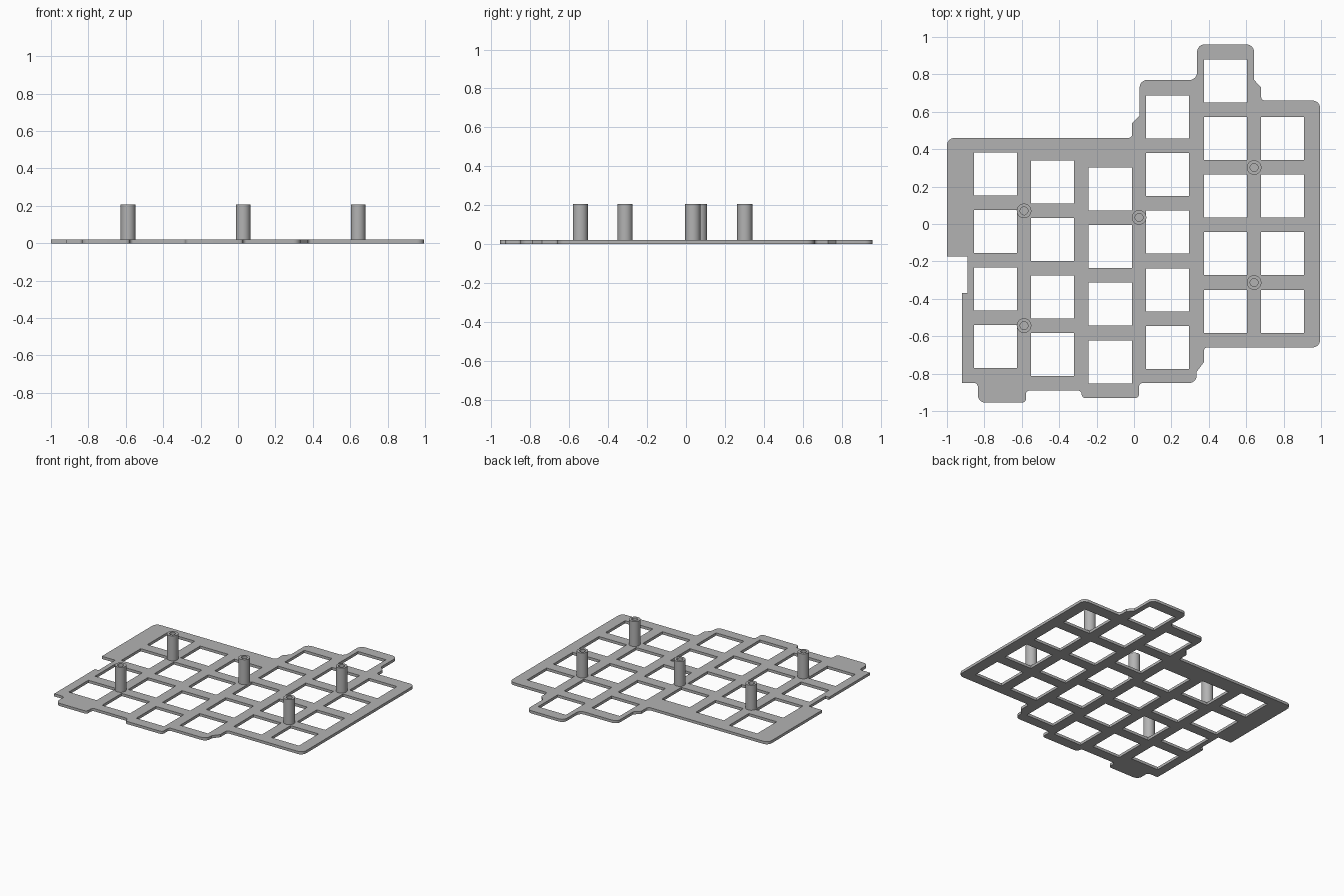
import bpy
import bmesh
from math import cos, sin, tau
from mathutils import Vector

PLATE_TOP = 0.02
POST_TOP = 0.206
HOLE = 0.23      # side of a switch opening
PITCH = 0.308    # spacing of openings in a column

if "Cube" in bpy.data.objects:
    bpy.data.objects.remove(bpy.data.objects["Cube"], do_unlink=True)

# One grey plastic
grey = bpy.data.materials.new("grey plastic")
grey.use_nodes = True
colour = (0.45, 0.45, 0.45, 1)
grey.diffuse_color = colour
grey.node_tree.nodes["Principled BSDF"].inputs["Base Color"].default_value = colour


def rounded(corners, steps=6):
    """Replace each (x, y, radius) corner by a smooth bend."""
    points = []
    count = len(corners)
    for i, (x, y, radius) in enumerate(corners):
        corner = Vector((x, y))
        if radius == 0:
            points.append(corner)
            continue
        before = Vector(corners[i - 1][:2]) - corner
        after = Vector(corners[(i + 1) % count][:2]) - corner
        start = before.normalized() * radius
        end = after.normalized() * radius
        centre = corner + start + end
        for s in range(steps + 1):
            a = tau / 4 * s / steps
            points.append(centre - end * cos(a) - start * sin(a))
    return points


def add_object(name, bm):
    bmesh.ops.recalc_face_normals(bm, faces=bm.faces)
    mesh = bpy.data.meshes.new(name)
    bm.to_mesh(mesh)
    bm.free()
    mesh.materials.append(grey)
    obj = bpy.data.objects.new(name, mesh)
    bpy.context.collection.objects.link(obj)
    bpy.ops.object.select_all(action="DESELECT")
    obj.select_set(True)
    bpy.context.view_layer.objects.active = obj
    bpy.ops.object.shade_smooth_by_angle(angle=0.6)
    return obj


# Stepped plate outline, counter-clockwise from the back left corner
R, S = 0.04, 0.02
outline = [
    (-1, 0.46, R), (-1, -0.175, 0), (-0.89, -0.175, 0), (-0.89, -0.37, 0),
    (-0.92, -0.37, 0), (-0.92, -0.85, 0), (-0.835, -0.85, S),
    (-0.835, -0.955, R), (-0.578, -0.955, S), (-0.578, -0.89, S),
    (-0.28, -0.89, S), (-0.28, -0.93, S), (0.027, -0.93, S),
    (0.027, -0.85, S), (0.335, -0.85, R), (0.335, -0.79, 0),
    (0.373, -0.74, 0), (0.373, -0.66, S), (0.995, -0.66, R),
    (0.995, 0.66, R), (0.68, 0.66, S), (0.68, 0.73, 0), (0.642, 0.77, 0),
    (0.642, 0.96, R), (0.337, 0.96, R), (0.337, 0.77, R), (0.03, 0.77, R),
    (0.03, 0.58, 0), (-0.01, 0.54, 0), (-0.01, 0.46, S),
]
loops = [rounded(outline)]

# Columns of square openings: x, back row y, number of rows
columns = [(-0.74, 0.268, 4), (-0.435, 0.225, 4), (-0.127, 0.187, 4),
           (0.18, 0.572, 5), (0.488, 0.765, 5), (0.795, 0.457, 4)]
h = HOLE / 2
for x, back, rows in columns:
    for row in range(rows):
        y = back - row * PITCH
        loops.append([(x - h, y - h), (x + h, y - h),
                      (x + h, y + h), (x - h, y + h)])

# Flat sheet with openings, filled from its outlines
curve = bpy.data.curves.new("plate outline", "CURVE")
curve.dimensions = "2D"
curve.fill_mode = "BOTH"
curve.extrude = PLATE_TOP / 2
for loop in loops:
    spline = curve.splines.new("POLY")
    spline.points.add(len(loop) - 1)
    for point, (x, y) in zip(spline.points, loop):
        point.co = (x, y, 0, 1)
    spline.use_cyclic_u = True
helper = bpy.data.objects.new("plate helper", curve)
bpy.context.collection.objects.link(helper)
depsgraph = bpy.context.evaluated_depsgraph_get()
sheet = bpy.data.meshes.new_from_object(helper.evaluated_get(depsgraph))
bm = bmesh.new()
bm.from_mesh(sheet)
bmesh.ops.remove_doubles(bm, verts=bm.verts, dist=0.0005)
bmesh.ops.translate(bm, verts=bm.verts, vec=(0, 0, PLATE_TOP / 2))
bpy.data.objects.remove(helper, do_unlink=True)
bpy.data.meshes.remove(sheet)
add_object("switch_plate", bm)

# Hollow standoff posts, each a lathed profile of (radius, height)
profile = [(0.039, 0.005), (0.039, POST_TOP), (0.021, POST_TOP), (0.021, PLATE_TOP + 0.002)]
posts = [("left_back", 0.642, 0.302), ("left_front", 0.642, -0.313),
         ("middle", 0.027, 0.035),
         ("right_back", -0.588, 0.07), ("right_front", -0.588, -0.543)]
SIDES = 40
for name, px, py in posts:
    bm = bmesh.new()
    rings = [[bm.verts.new((px + r * cos(tau * i / SIDES), py + r * sin(tau * i / SIDES), z))
              for i in range(SIDES)] for r, z in profile]
    for low, high in zip(rings, rings[1:]):
        for i in range(SIDES):
            j = (i + 1) % SIDES
            bm.faces.new((low[i], low[j], high[j], high[i]))
    bm.faces.new(rings[0])
    bm.faces.new(rings[-1])
    add_object(name + "_post", bm)
